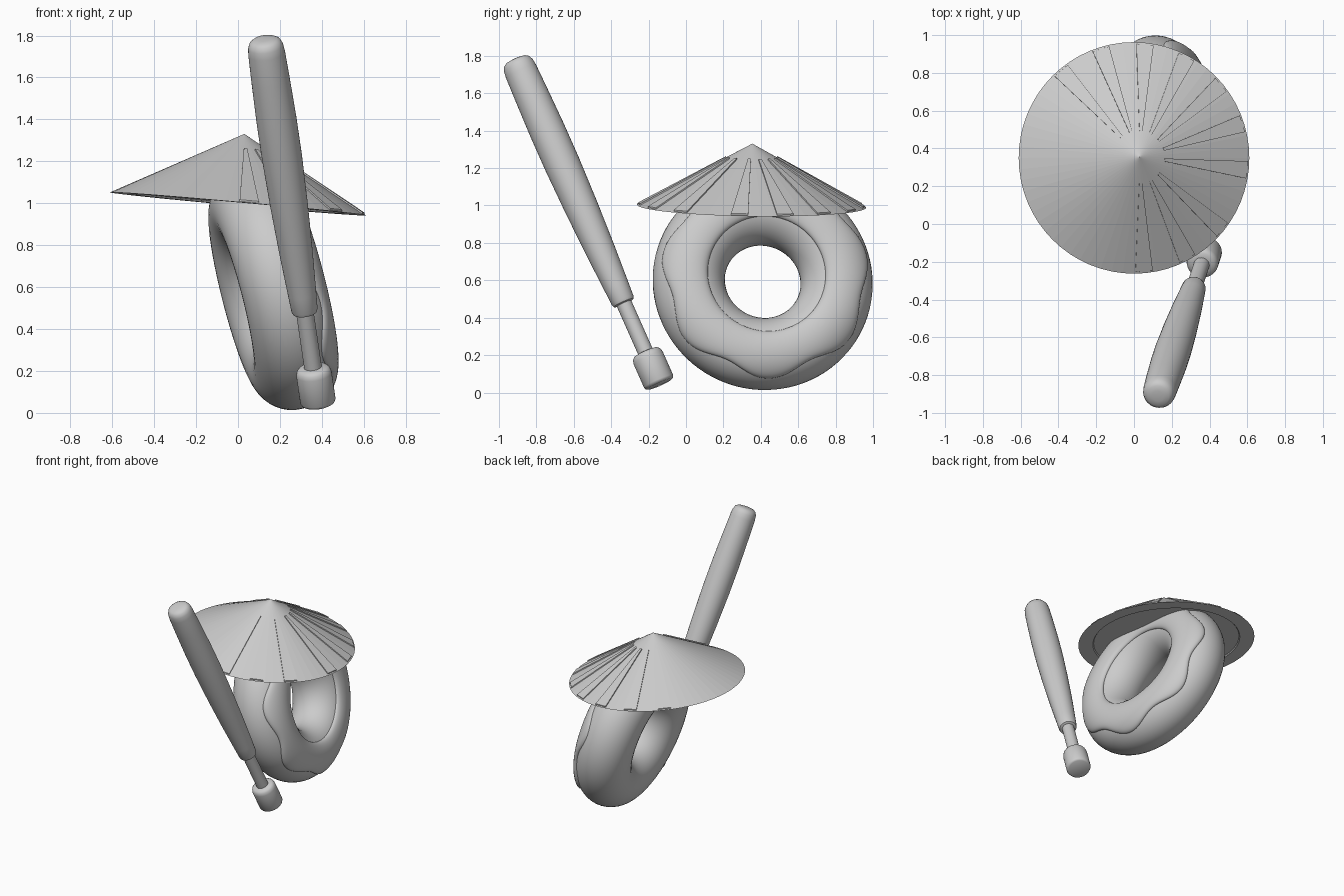
import bpy, bmesh, math
from mathutils import Vector, Matrix

if "Cube" in bpy.data.objects:
    bpy.data.objects.remove(bpy.data.objects["Cube"])

grey = bpy.data.materials.new("plain_grey")
grey.diffuse_color = (0.6, 0.6, 0.6, 1)
grey.use_nodes = True
grey.node_tree.nodes["Principled BSDF"].inputs["Base Color"].default_value = grey.diffuse_color


def frame(origin, axis):
    """Matrix that puts local z along axis, at origin."""
    q = Vector((0, 0, 1)).rotation_difference(Vector(axis).normalized())
    return Matrix.Translation(origin) @ q.to_matrix().to_4x4()


def finish(name, bm, matrix, smooth=None):
    bmesh.ops.recalc_face_normals(bm, faces=bm.faces)
    me = bpy.data.meshes.new(name)
    bm.to_mesh(me)
    bm.free()
    me.materials.append(grey)
    ob = bpy.data.objects.new(name, me)
    bpy.context.collection.objects.link(ob)
    ob.matrix_world = matrix
    if smooth:
        bpy.ops.object.select_all(action='DESELECT')
        ob.select_set(True)
        bpy.context.view_layer.objects.active = ob
        bpy.ops.object.shade_smooth_by_angle(angle=math.radians(smooth))
    return ob


def grid_skin(nu, nv, point, close_v):
    """Skin of quads, closed in u and optionally in v."""
    bm = bmesh.new()
    g = [[bm.verts.new(point(i, j)) for j in range(nv)] for i in range(nu)]
    for i in range(nu):
        for j in range(nv if close_v else nv - 1):
            k, m = (i + 1) % nu, (j + 1) % nv
            bm.faces.new((g[i][j], g[k][j], g[k][m], g[i][m]))
    return bm


def lathe(profile, n):
    """Surface of revolution from (radius, height) pairs, ends on the axis."""
    def pt(i, j):
        a = 2 * math.pi * i / n
        r, z = profile[j]
        return (r * math.cos(a), r * math.sin(a), z)
    bm = grid_skin(n, len(profile), pt, False)
    bmesh.ops.remove_doubles(bm, verts=bm.verts, dist=1e-5)
    return bm


# Ring-shaped dough, leaning
R, r = 0.398, 0.193
ring_axis = Vector((0.96, 0.12, 0.245)).normalized()
ring_frame = frame((0.16, 0.41, 0.592), ring_axis)


def torus_point(u, v, rad):
    d = R + rad * math.cos(v)
    return (d * math.cos(u), d * math.sin(u), rad * math.sin(v))


NU, NV = 96, 40
finish("ring_dough", grid_skin(NU, NV, lambda i, j: torus_point(
    2 * math.pi * i / NU, 2 * math.pi * j / NV, r), True), ring_frame, 40)

# Icing with a wavy outer edge on the right face, edges tucked into the dough
down = ring_frame.to_3x3().inverted() @ Vector((0, 0, -1))
bottom = math.atan2(down.y, down.x)
NI, NS = 168, 25


def icing_point(i, j):
    u = 2 * math.pi * i / NI
    s = j / (NS - 1)
    s = 0.5 - 0.5 * math.cos(math.pi * s)
    outer = math.radians(42 - 9 * math.cos(7 * (u - bottom)))
    inner = math.radians(115)
    v = outer + (inner - outer) * s
    lift = math.sqrt(max(0, 1 - abs(2 * s - 1) ** 6))
    return torus_point(u, v, r - 0.004 + 0.022 * lift)


finish("icing", grid_skin(NI, NS, icing_point, False), ring_frame, 60)

# Cone hat with a flat underside and a shallow recess
HR, HH = 0.613, 0.335
hat_frame = frame((0, 0.35, 0.997), (0.09, 0.014, 1))
finish("cone_hat", lathe([(0, HH), (HR, 0), (0.512, 0), (0.506, 0.008), (0, 0.008)], 64),
       hat_frame)

# Thin tapering slats on the hat
for k, deg in enumerate((130, 107, 84.5, 62.5, 40, 17.5, -6, -39, -62, -85)):
    bm = bmesh.new()
    layers = []
    for lift in (-0.004, 0.008):
        layer = []
        for d, w in ((0.14, 0.008), (0.14, -0.008), (0.603, -0.046), (0.603, 0.046)):
            z = HH * (1 - math.hypot(d, w) / HR) + lift
            layer.append(bm.verts.new((d, w, z)))
        layers.append(layer)
    lo, hi = layers
    bm.faces.new(lo)
    bm.faces.new(hi)
    for i in range(4):
        j = (i + 1) % 4
        bm.faces.new((lo[i], lo[j], hi[j], hi[i]))
    finish(f"hat_slat_{k + 1}", bm, hat_frame @ Matrix.Rotation(math.radians(deg), 4, 'Z'))

# Bat: knob, thin handle and swelling barrel, turned on one axis
foot, tip = Vector((0.383, -0.14, 0.045)), Vector((0.127, -0.91, 1.78))
bat_frame = frame(foot, tip - foot)
L = (tip - foot).length
finish("bat_knob", lathe([(0, 0), (0.07, 0), (0.08, 0.005), (0.085, 0.016), (0.085, 0.155),
                          (0.08, 0.175), (0.068, 0.187), (0.04, 0.192), (0, 0.192)], 40),
       bat_frame, 50)
finish("bat_handle", lathe([(0, 0.18), (0.042, 0.18), (0.042, 0.5), (0, 0.5)], 32),
       bat_frame, 40)
finish("bat_barrel", lathe([(0, 0.475), (0.045, 0.475), (0.058, 0.48), (0.063, 0.495),
                            (0.068, 0.58), (0.08, 0.8), (0.09, 1.05), (0.096, 1.3),
                            (0.096, 1.5), (0.092, 1.7), (0.088, L - 0.07), (0.084, L - 0.035),
                            (0.074, L - 0.012), (0.058, L - 0.001), (0.03, L + 0.004),
                            (0, L + 0.005)], 40), bat_frame, 50)
